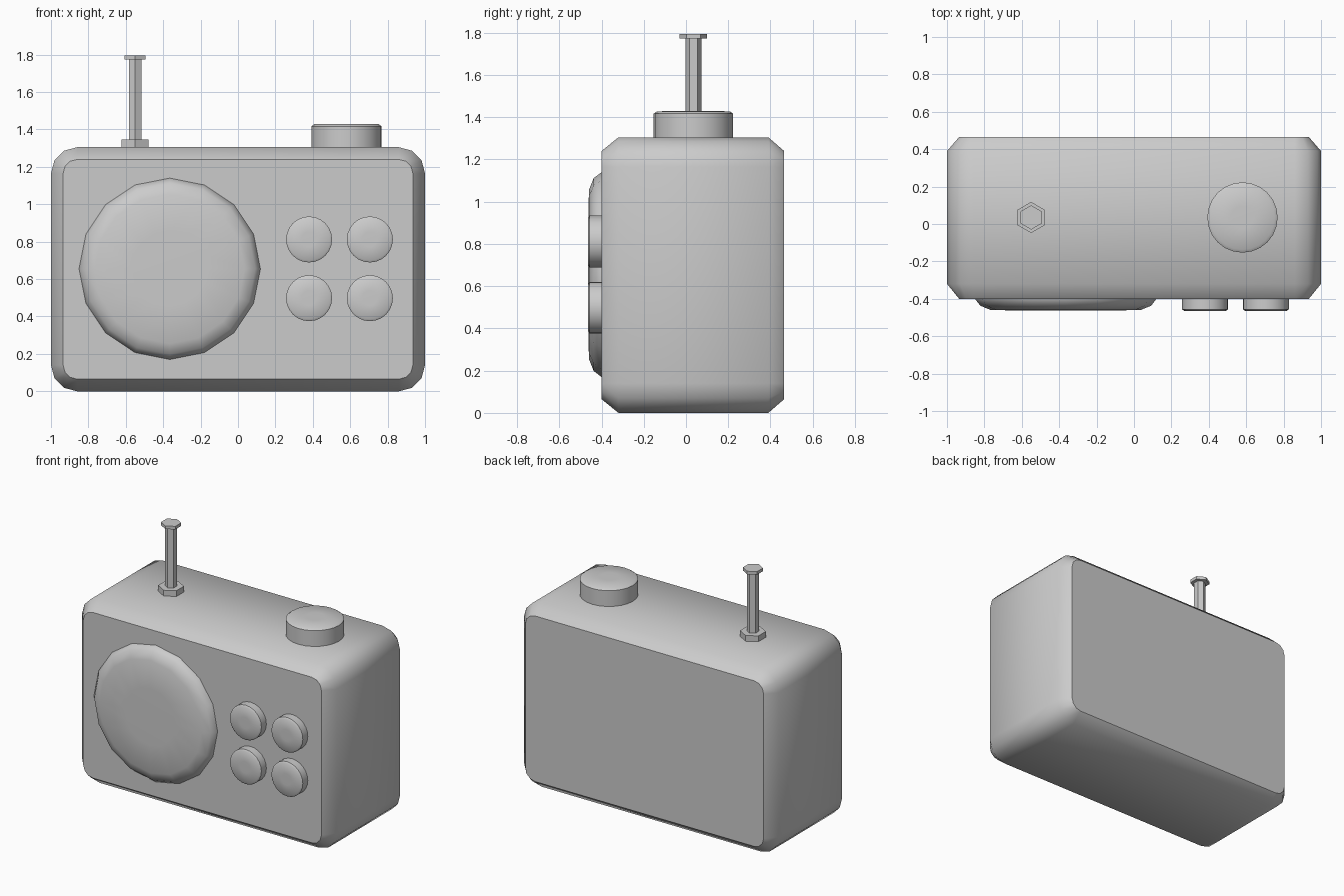
import bpy, math
from mathutils import Vector

if "Cube" in bpy.data.objects:
    bpy.data.objects.remove(bpy.data.objects["Cube"])


def loft(name, rings, smooth=True):
    """Mesh skinned through rings of equal point count, capped at both ends."""
    n = len(rings[0])
    verts = [p for ring in rings for p in ring]
    faces = [(k * n + i, k * n + (i + 1) % n, (k + 1) * n + (i + 1) % n, (k + 1) * n + i)
             for k in range(len(rings) - 1) for i in range(n)]
    faces.append(tuple(reversed(range(n))))
    faces.append(tuple(range(len(verts) - n, len(verts))))
    mesh = bpy.data.meshes.new(name)
    mesh.from_pydata(verts, [], faces)
    mesh.update()
    obj = bpy.data.objects.new(name, mesh)
    bpy.context.collection.objects.link(obj)
    bpy.ops.object.select_all(action='DESELECT')
    obj.select_set(True)
    bpy.context.view_layer.objects.active = obj
    if smooth:
        bpy.ops.object.shade_smooth_by_angle(angle=math.radians(45))
    return obj


def turned(name, profile, sides, origin, axis='Z', phase=0.0, smooth=True):
    """Turned part: profile of (radius, height) along +Z or out of the front (-Y)."""
    rings = []
    for r, h in profile:
        ring = []
        for i in range(sides):
            a = phase + 2 * math.pi * i / sides
            c, s = r * math.cos(a), r * math.sin(a)
            offset = Vector((c, s, h)) if axis == 'Z' else Vector((c, -h, s))
            ring.append(Vector(origin) + offset)
        rings.append(ring)
    return loft(name, rings, smooth)


def rounded_rect(y, inset, steps=3):
    """Rounded rectangle in the XZ plane at depth y."""
    r = 0.14 - inset
    cx, cz, mid = 0.86, 0.5125, 0.6525
    pts = []
    for q, (sx, sz) in enumerate([(1, 1), (-1, 1), (-1, -1), (1, -1)]):
        for i in range(steps + 1):
            a = math.pi / 2 * (q + i / steps)
            pts.append((sx * cx + r * math.cos(a), y, mid + sz * cz + r * math.sin(a)))
    return pts


# Case with chamfered front and back rims
loft("radio_body", [rounded_rect(y, d) for y, d in
                    [(0.465, 0.065), (0.39, 0), (-0.32, 0), (-0.40, 0.065)]])

# Speaker cover
turned("speaker", [(0.485, -0.02), (0.485, 0), (0.457, 0.037), (0.40, 0.06), (0.2, 0.063)],
       16, (-0.365, -0.40, 0.655), 'Y')

# Four front buttons
for x in (0.38, 0.705):
    for z in (0.498, 0.812):
        turned("front_button", [(0.123, -0.02), (0.123, 0.056), (0.112, 0.064), (0.04, 0.065)],
               24, (x, -0.40, z), 'Y')

# Tuning knob on top
turned("tuning_knob", [(0.188, -0.02), (0.188, 0.112), (0.172, 0.123), (0.06, 0.125)],
       24, (0.58, 0.035, 1.305))

# Hexagonal antenna: foot, rod and tip
for part, radius, z0, z1 in [("antenna_foot", 0.083, 1.285, 1.346),
                             ("antenna_rod", 0.038, 1.30, 1.78),
                             ("antenna_tip", 0.065, 1.773, 1.795)]:
    turned(part, [(radius, z0), (radius, z1)], 6, (-0.55, 0.035, 0),
           phase=math.pi / 6, smooth=False)
